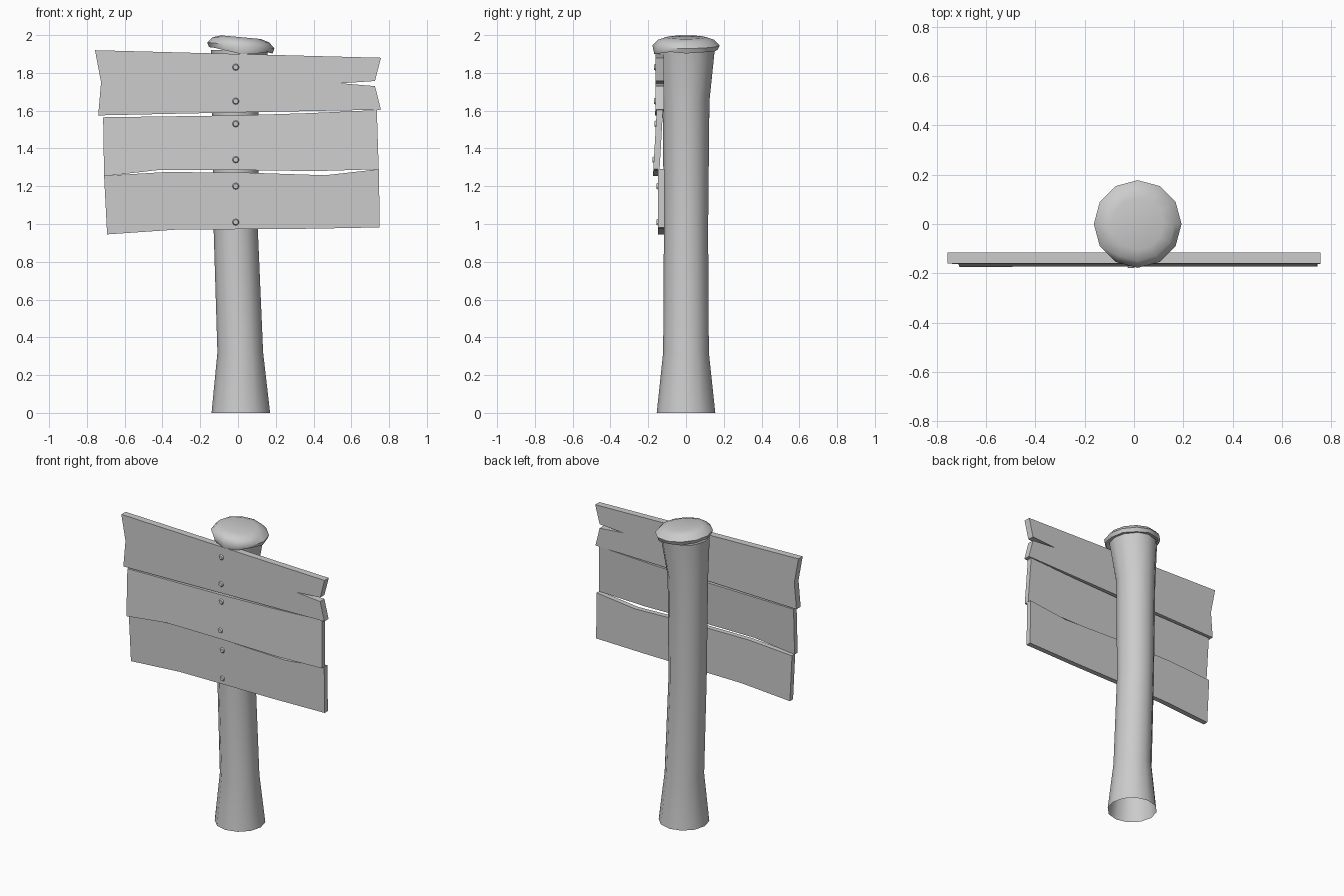
import bpy, bmesh, math

if "Cube" in bpy.data.objects:
    bpy.data.objects.remove(bpy.data.objects["Cube"])


def finish(bm, name, smooth=None):
    bmesh.ops.recalc_face_normals(bm, faces=bm.faces[:])
    mesh = bpy.data.meshes.new(name)
    bm.to_mesh(mesh)
    bm.free()
    obj = bpy.data.objects.new(name, mesh)
    bpy.context.collection.objects.link(obj)
    if smooth:
        bpy.ops.object.select_all(action='DESELECT')
        obj.select_set(True)
        bpy.context.view_layer.objects.active = obj
        bpy.ops.object.shade_smooth_by_angle(angle=math.radians(smooth))
    return obj


def loft(name, rings, close_top=None, sides=12, tilt=0.0, wave=()):
    """Rings of (centre x, z, radius), tilted along x, with optional rim dips."""
    bm = bmesh.new()
    loops = []
    for i, (cx, z, r) in enumerate(rings):
        loop = []
        for k in range(sides):
            a = math.tau * k / sides
            x = r * math.cos(a)
            dz = wave[k] if wave and i == 1 else 0
            loop.append(bm.verts.new((cx + x, r * math.sin(a), z + tilt * x + dz)))
        loops.append(loop)
    for lo, hi in zip(loops, loops[1:]):
        for k in range(sides):
            n = (k + 1) % sides
            bm.faces.new((lo[k], lo[n], hi[n], hi[k]))
    if close_top is not None:
        tip = bm.verts.new((rings[-1][0], 0, close_top))
        for k in range(sides):
            bm.faces.new((loops[-1][k], loops[-1][(k + 1) % sides], tip))
    return finish(bm, name, 60)


def plank(name, outline, y_top, y_bottom, thick):
    """Extruded outline leaning from y_top to y_bottom (front surface)."""
    zs = [p[1] for p in outline]
    lo, hi = min(zs), max(zs)

    def front(z):
        return y_bottom + (y_top - y_bottom) * (z - lo) / (hi - lo)
    bm = bmesh.new()
    f = [bm.verts.new((x, front(z), z)) for x, z in outline]
    b = [bm.verts.new((x, front(z) + thick, z)) for x, z in outline]
    bm.faces.new(f)
    bm.faces.new(b[::-1])
    for i in range(len(f)):
        j = (i + 1) % len(f)
        bm.faces.new((f[i], f[j], b[j], b[i]))
    finish(bm, name)
    return front


# Leaning post, open underneath
loft("post", [(0.015, 0, 0.155), (0.012, 0.32, 0.121), (-0.012, 0.97, 0.117),
              (-0.014, 1.65, 0.124), (0.008, 1.92, 0.152)])

# Tilted rounded cap with an uneven lower rim
loft("post_cap", [(0.01, 1.925, 0.14), (0.015, 1.918, 0.168), (0.015, 1.945, 0.178),
                  (0.015, 1.975, 0.15), (0.015, 1.989, 0.105)], close_top=1.984, tilt=-0.09,
     wave=(0, 0.004, 0, 0.005, 0, 0.004, 0.003, 0.003, -0.006, -0.018, -0.008, 0.006))

# Three weathered planks, the top one split at its right end
top = plank("top_plank", [(-0.757, 1.92), (-0.725, 1.75), (-0.74, 1.575), (0.06, 1.592),
                          (0.757, 1.605), (0.725, 1.73), (0.545, 1.745), (0.725, 1.757),
                          (0.757, 1.88), (0, 1.9)], -0.16, -0.163, 0.045)
middle = plank("middle_plank", [(-0.714, 1.565), (-0.709, 1.253), (-0.41, 1.287), (0, 1.286),
                                (0.41, 1.28), (0.745, 1.29), (0.735, 1.603), (0.38, 1.587),
                                (0, 1.575)], -0.155, -0.175, 0.033)
bottom = plank("bottom_plank", [(-0.709, 1.255), (-0.693, 0.945), (-0.33, 0.97), (0.38, 0.975),
                                (0.75, 0.982), (0.746, 1.29), (0.46, 1.258), (0.04, 1.272),
                                (-0.386, 1.275)], -0.149, -0.149, 0.034)

# Low nail heads, two per plank
for n, (front, z) in enumerate([(top, 1.83), (top, 1.65), (middle, 1.53),
                                (middle, 1.34), (bottom, 1.2), (bottom, 1.01)]):
    bpy.ops.mesh.primitive_cone_add(vertices=10, radius1=0.02, radius2=0.013, depth=0.012,
                                    location=(-0.012, front(z) - 0.002, z),
                                    rotation=(math.radians(90), 0, 0))
    bpy.context.object.name = f"nail_{n + 1}"
